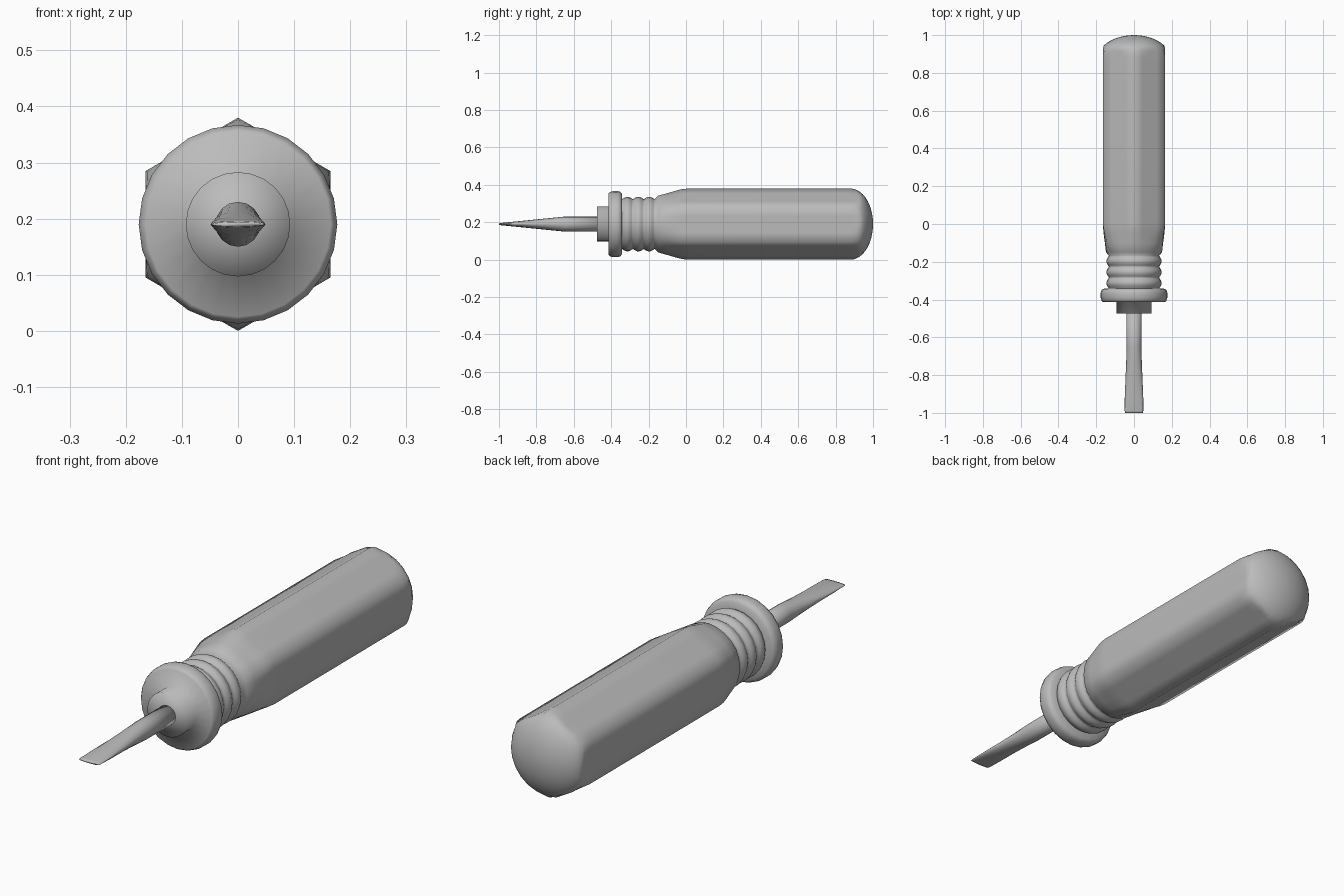
import bpy
import bmesh
from math import sin, cos, pi, sqrt

cube = bpy.data.objects.get("Cube")
if cube:
    bpy.data.objects.remove(cube, do_unlink=True)

AXIS_Z = 0.19
HEX_R = 0.19
SIDES = 24

grey = bpy.data.materials.new("plain_grey")
grey.use_nodes = True
colour = (0.5, 0.5, 0.5, 1)
grey.diffuse_color = colour
grey.node_tree.nodes["Principled BSDF"].inputs["Base Color"].default_value = colour


def loft(name, rings, section, sides=SIDES):
    """Skin rings along y; section(ring, angle) returns the x, z offset."""
    bm = bmesh.new()
    loops = []
    for ring in rings:
        loop = []
        for i in range(sides):
            x, z = section(ring, 2 * pi * i / sides)
            loop.append(bm.verts.new((x, ring[0], AXIS_Z + z)))
        loops.append(loop)
    for a, b in zip(loops, loops[1:]):
        for i in range(sides):
            j = (i + 1) % sides
            bm.faces.new((a[i], a[j], b[j], b[i]))
    bm.faces.new(loops[0])
    bm.faces.new(loops[-1])
    bmesh.ops.recalc_face_normals(bm, faces=bm.faces)
    for face in bm.faces:
        face.smooth = True
    mesh = bpy.data.meshes.new(name)
    bm.to_mesh(mesh)
    bm.free()
    mesh.materials.append(grey)
    obj = bpy.data.objects.new(name, mesh)
    bpy.context.collection.objects.link(obj)
    return obj


def round_section(ring, t):
    return ring[1] * cos(t), ring[1] * sin(t)


def grip_section(ring, t):
    """Blend circle to hexagon, limited by the domed end radius."""
    y, radius, blend, limit = ring
    hexagon = HEX_R * cos(pi / 6) / cos((t - pi / 2) % (pi / 3) - pi / 6)
    r = min(radius + (hexagon - radius) * blend, limit)
    return r * cos(t), r * sin(t)


def blade_section(ring, t):
    return ring[1] * cos(t), ring[2] * sin(t)


# Grip: ridged round neck, flared shoulder, hexagonal body, domed butt
grip = [(-0.36, 0.13, 0, 1)]
for i in range(25):
    y = -0.342 + 0.174 * i / 24
    grip.append((y, 0.133 + 0.013 * abs(sin(pi * i / 8)), 0, 1))
grip += [(-0.15, 0.146, 0.12, 1), (-0.10, 0.147, 0.42, 1), (-0.05, 0.15, 0.74, 1),
         (-0.02, 0.15, 0.93, 1), (0.01, 0.15, 1, 1), (0.44, 0.15, 1, 1), (0.86, 0.15, 1, 1)]
for i in range(12):
    a = pi / 2 * i / 11
    grip.append((0.88 + 0.12 * sin(a), 0.15, 1, max(HEX_R * cos(a), 0.002)))
loft("grip", grip, grip_section)

# Rounded guard collar and the ferrule in front of it
loft("collar", [(-0.475, 0.002), (-0.475, 0.093), (-0.412, 0.093), (-0.414, 0.165),
                (-0.405, 0.172), (-0.39, 0.177), (-0.365, 0.177), (-0.352, 0.173),
                (-0.343, 0.163), (-0.341, 0.12)], round_section)

# Shaft flattening into a flared flat tip
loft("shaft_and_blade", [(-1.0, 0.047, 0.004), (-0.99, 0.049, 0.006), (-0.92, 0.049, 0.013),
                         (-0.82, 0.045, 0.023), (-0.72, 0.041, 0.033), (-0.65, 0.04, 0.04),
                         (-0.44, 0.04, 0.04)], blade_section, 16)
